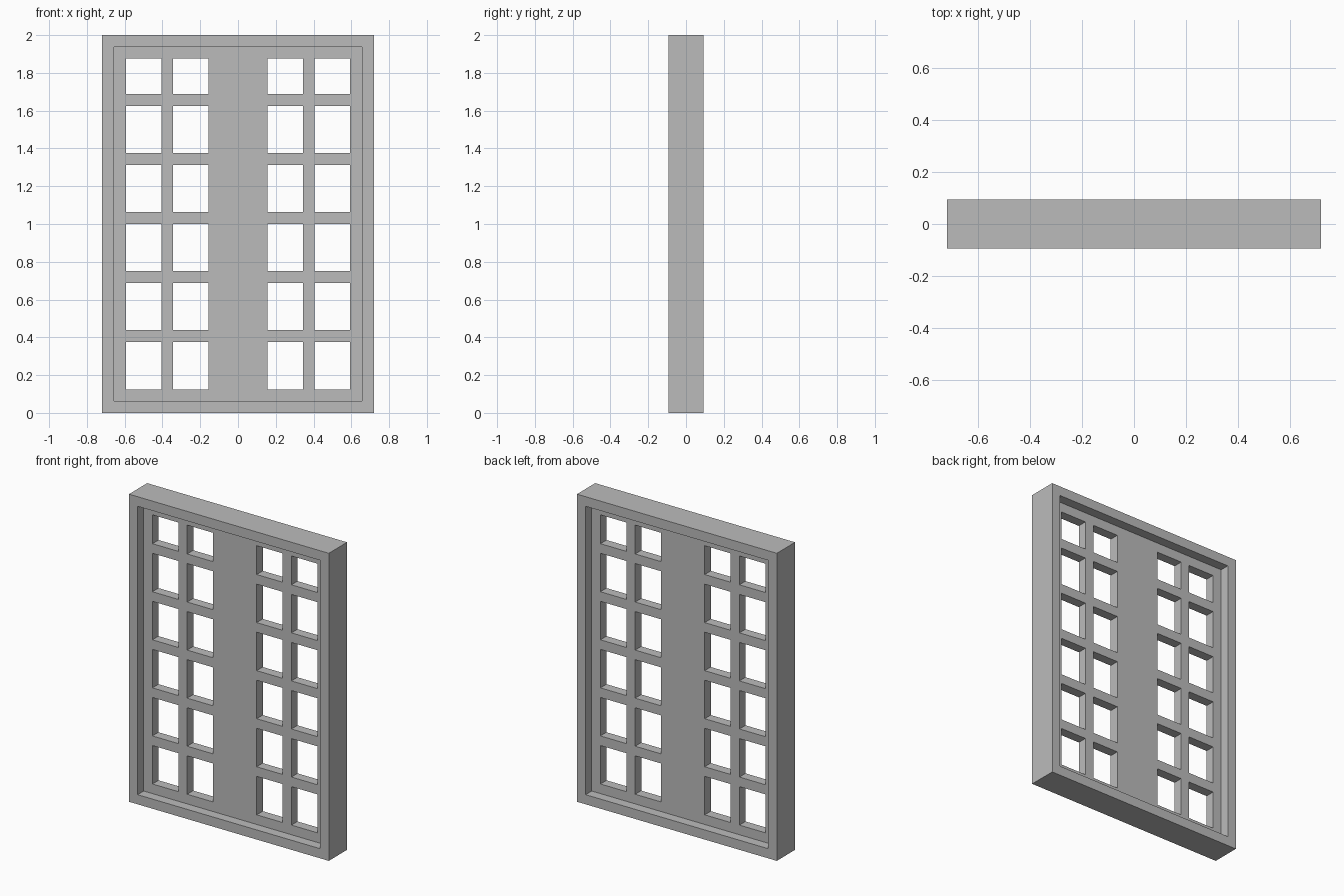
import bpy
import bmesh

cube = bpy.data.objects.get("Cube")
if cube:
    bpy.data.objects.remove(cube, do_unlink=True)

U = 1 / 32                                   # module of the window
HALF_WIDTH, HEIGHT, BORDER = 23 * U, 64 * U, 2 * U

grey = bpy.data.materials.new("plain_grey")
grey.use_nodes = True
grey.diffuse_color = (0.5, 0.5, 0.5, 1)
grey.node_tree.nodes["Principled BSDF"].inputs["Base Color"].default_value = (0.5, 0.5, 0.5, 1)


def lattice(name, xs, zs, is_open, thickness):
    """Upright sheet on a grid of x and z lines, with open cells, thickened about y = 0."""
    bm = bmesh.new()
    verts = [[bm.verts.new((x, 0, z)) for z in zs] for x in xs]
    for i in range(len(xs) - 1):
        for k in range(len(zs) - 1):
            if not is_open(i, k):
                bm.faces.new((verts[i][k], verts[i + 1][k],
                              verts[i + 1][k + 1], verts[i][k + 1]))
    loose = [v for v in bm.verts if not v.link_faces]
    bmesh.ops.delete(bm, geom=loose, context='VERTS')
    mesh = bpy.data.meshes.new(name)
    bm.to_mesh(mesh)
    bm.free()
    mesh.materials.append(grey)
    obj = bpy.data.objects.new(name, mesh)
    bpy.context.collection.objects.link(obj)
    solid = obj.modifiers.new("thickness", 'SOLIDIFY')
    solid.thickness = thickness
    solid.offset = 0
    return obj


# Outer frame: a rectangular ring
inner = HALF_WIDTH - BORDER
lattice("outer_frame",
        [-HALF_WIDTH, -inner, inner, HALF_WIDTH],
        [0, BORDER, HEIGHT - BORDER, HEIGHT],
        lambda i, k: i == 1 and k == 1, 6 * U)

# Recessed panel: two pairs of pane columns beside a wide central post
half = [5 * U, 11 * U, 13 * U, 19 * U, inner]
columns = [-x for x in reversed(half)] + half
rows = [BORDER]
z = 2 * BORDER
for pane in [8 * U] * 5 + [6 * U]:           # the top row is shorter
    rows += [z, z + pane]
    z += pane + BORDER
rows.append(HEIGHT - BORDER)
open_columns = (1, 3, 5, 7)
lattice("glazing_bars", columns, rows,
        lambda i, k: i in open_columns and k % 2 == 1, 2 * U)
